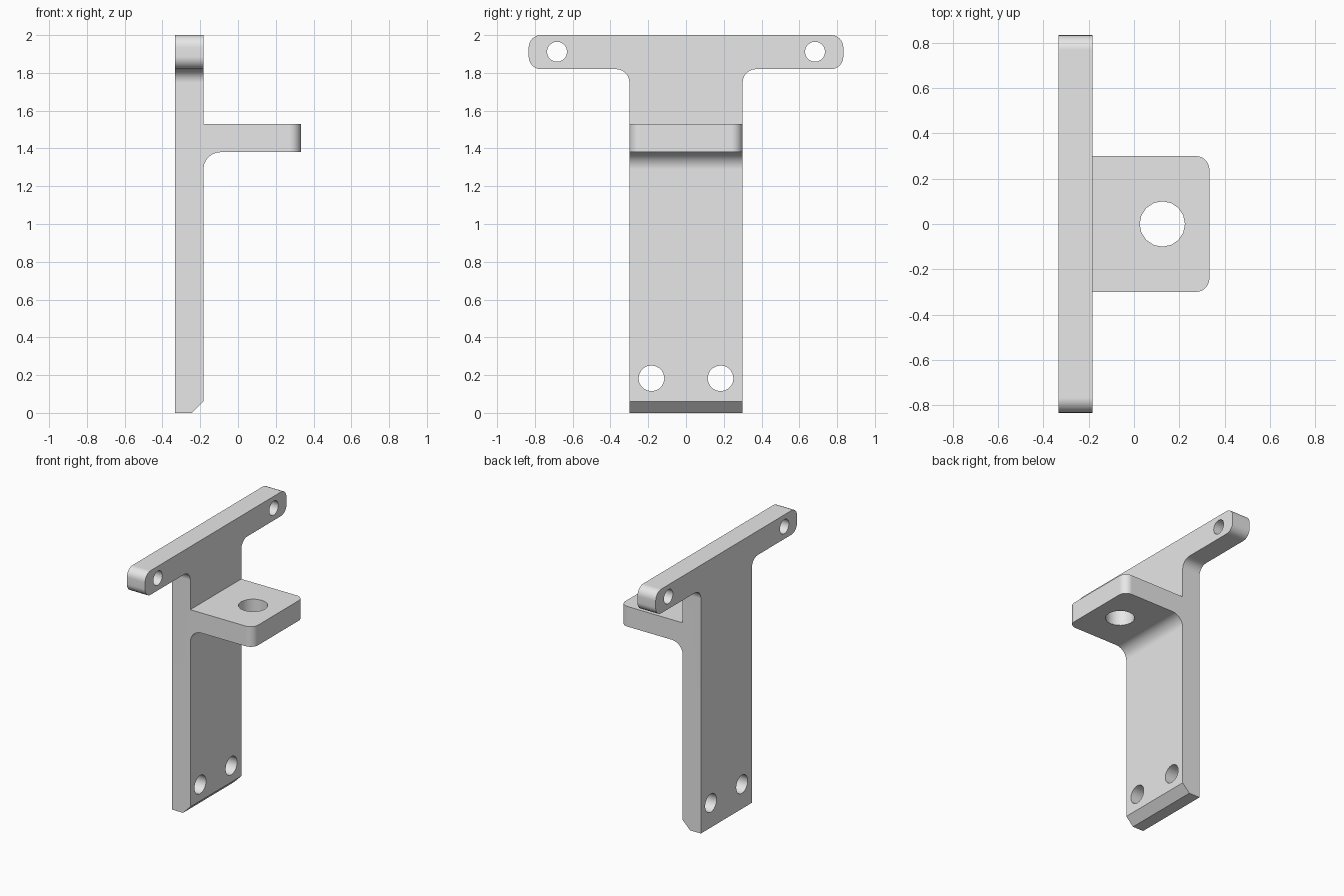
import bpy, bmesh, math
from mathutils import Vector, Matrix

if "Cube" in bpy.data.objects:
    bpy.data.objects.remove(bpy.data.objects["Cube"])

BACK, FACE, TIP = -0.333, -0.183, 0.333   # plate back, plate face, shelf tip
HALF = 0.30                               # half width of stem and shelf
SHELF_LOW, SHELF_TOP = 1.38, 1.53


def rounded(corners, steps=6):
    """Outline with square corners (u, v, radius) rounded into arcs."""
    out = []
    for i, (u, v, r) in enumerate(corners):
        p = Vector((u, v))
        if not r:
            out.append(p)
            continue
        nxt = corners[(i + 1) % len(corners)]
        a = (Vector(corners[i - 1][:2]) - p).normalized()
        b = (Vector(nxt[:2]) - p).normalized()
        for k in range(steps + 1):
            t = k / steps * math.pi / 2
            out.append(p + r * (a + b - b * math.cos(t) - a * math.sin(t)))
    return out


def prism(name, outline, place, push, bevel_test, offset, segments):
    """Extrude an outline, bevel the edges picked by a test."""
    bm = bmesh.new()
    face = bm.faces.new([bm.verts.new(place(*p)) for p in outline])
    ext = bmesh.ops.extrude_face_region(bm, geom=[face])["geom"]
    bmesh.ops.translate(bm, vec=push, verts=[g for g in ext if isinstance(g, bmesh.types.BMVert)])
    edges = [e for e in bm.edges if all(bevel_test(v.co) for v in e.verts)
             and bevel_test((e.verts[0].co + e.verts[1].co) / 2)]
    if segments > 1:    # keep upright edges only for the rounded corners
        edges = [e for e in edges if abs(e.verts[0].co.z - e.verts[1].co.z) > 0.1]
    bmesh.ops.bevel(bm, geom=edges, offset=offset, segments=segments, profile=0.5, affect='EDGES')
    bmesh.ops.recalc_face_normals(bm, faces=bm.faces)
    return link(name, bm)


def link(name, bm):
    mesh = bpy.data.meshes.new(name)
    bm.to_mesh(mesh)
    bm.free()
    obj = bpy.data.objects.new(name, mesh)
    bpy.context.collection.objects.link(obj)
    return obj


def drill(name, at, radius, axis, sides):
    bm = bmesh.new()
    turn = Matrix.Rotation(math.pi / 2, 4, 'Y') if axis == 'X' else Matrix()
    bmesh.ops.create_cone(bm, cap_ends=True, segments=sides, radius1=radius, radius2=radius,
                          depth=0.4, matrix=Matrix.Translation(at) @ turn)
    return link(name, bm)


# T-shaped mounting plate with a chamfered foot
side = [(HALF, 0, 0), (HALF, 1.82, 0.07), (0.833, 1.82, 0.065), (0.833, 2, 0.065)]
tee = rounded(side + [(-u, v, r) for u, v, r in reversed(side)])
bracket = prism("bracket", tee, lambda u, v: (BACK, u, v), (FACE - BACK, 0, 0),
                lambda c: c.z < 0.001 and c.x > FACE - 0.001, 0.06, 1)

# Shelf with a fillet below and rounded outer corners
inside = FACE - 0.07
ledge = rounded([(inside, SHELF_TOP, 0), (TIP, SHELF_TOP, 0), (TIP, SHELF_LOW, 0),
                 (FACE, SHELF_LOW, 0.09), (FACE, 1.27, 0), (inside, 1.27, 0)])
shelf = prism("shelf", ledge, lambda u, v: (u, -HALF, v), (0, 2 * HALF, 0),
              lambda c: c.x > TIP - 0.001, 0.06, 6)

# Bolt holes
tools = [(shelf, 'UNION'), (drill("shelf_hole", (0.125, 0, 1.455), 0.1, 'Z', 16), 'DIFFERENCE')]
for s in (-1, 1):
    tools.append((drill("arm_hole", (-0.258, s * 0.683, 1.912), 0.053, 'X', 20), 'DIFFERENCE'))
    tools.append((drill("foot_hole", (-0.258, s * 0.183, 0.183), 0.068, 'X', 20), 'DIFFERENCE'))

for tool, operation in tools:
    mod = bracket.modifiers.new(tool.name, 'BOOLEAN')
    mod.object, mod.operation, mod.solver = tool, operation, 'EXACT'
depsgraph = bpy.context.evaluated_depsgraph_get()
solid = bpy.data.meshes.new_from_object(bracket.evaluated_get(depsgraph))
bracket.modifiers.clear()
bracket.data = solid
for tool, _ in tools:
    bpy.data.objects.remove(tool)

# Remove seams left on flat faces
bm = bmesh.new()
bm.from_mesh(solid)
bmesh.ops.remove_doubles(bm, verts=bm.verts, dist=0.0002)
bmesh.ops.dissolve_limit(bm, angle_limit=math.radians(1), verts=bm.verts, edges=bm.edges)
bm.to_mesh(solid)
bm.free()

# Plain grey finish
grey = bpy.data.materials.new("light grey")
grey.use_nodes = True
colour = (0.8, 0.8, 0.8, 1)
grey.diffuse_color = colour
grey.node_tree.nodes["Principled BSDF"].inputs["Base Color"].default_value = colour
solid.materials.clear()
solid.materials.append(grey)

# Smooth arcs and holes, crisp edges
bpy.ops.object.select_all(action='DESELECT')
bracket.select_set(True)
bpy.context.view_layer.objects.active = bracket
bpy.ops.object.shade_smooth_by_angle(angle=math.radians(30))
weighted = bracket.modifiers.new("flat_normals", 'WEIGHTED_NORMAL')
weighted.keep_sharp = True
